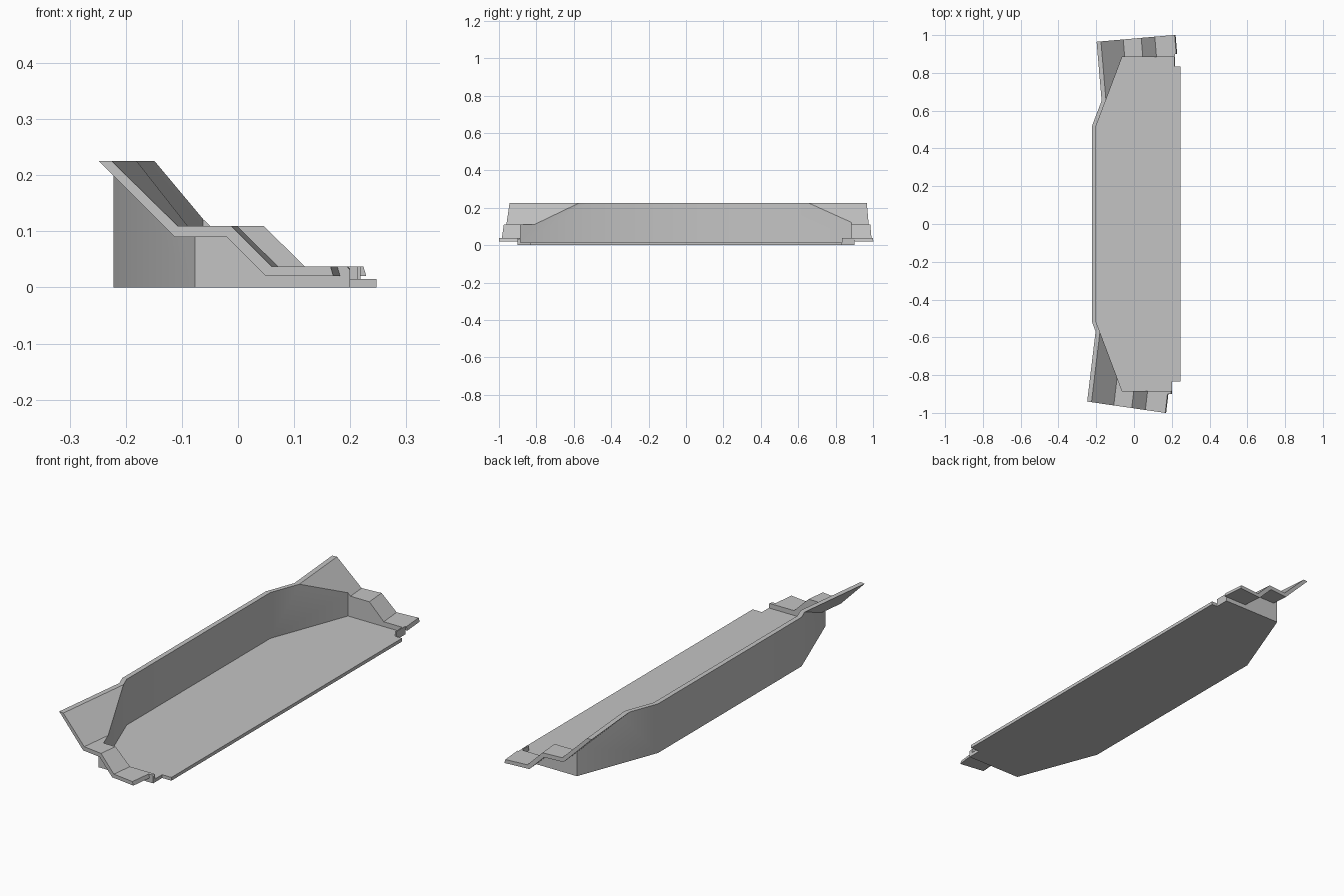
import bpy, bmesh, math

if "Cube" in bpy.data.objects:
    bpy.data.objects.remove(bpy.data.objects["Cube"])

grey = bpy.data.materials.new("light_grey")
grey.diffuse_color = (0.55, 0.55, 0.55, 1)
grey.use_nodes = True
grey.node_tree.nodes["Principled BSDF"].inputs["Base Color"].default_value = grey.diffuse_color


def prism(name, lower, upper, helper=False):
    """Solid between two matching 3D outlines."""
    bm = bmesh.new()
    a = [bm.verts.new(p) for p in lower]
    b = [bm.verts.new(p) for p in upper]
    n = len(a)
    bm.faces.new(a)
    bm.faces.new(b)
    for i in range(n):
        j = (i + 1) % n
        bm.faces.new((a[i], a[j], b[j], b[i]))
    bmesh.ops.recalc_face_normals(bm, faces=bm.faces)
    me = bpy.data.meshes.new(name)
    bm.to_mesh(me)
    bm.free()
    me.materials.append(grey)
    ob = bpy.data.objects.new(name, me)
    bpy.context.collection.objects.link(ob)
    ob.hide_render = helper
    return ob


def plan_prism(name, pts, z0, z1, helper=False):
    return prism(name, [(x, y, z0) for x, y in pts],
                 [(x, y, z1) for x, y in pts], helper)


def cut(ob, *cutters):
    for c in cutters:
        m = ob.modifiers.new("cut", 'BOOLEAN')
        m.operation = 'DIFFERENCE'
        m.solver = 'EXACT'
        m.object = c
        bpy.context.view_layer.objects.active = ob
        bpy.ops.object.modifier_apply(modifier=m.name)


# Tray plan: long back wall, two angled corners, short ends, front lip
body = plan_prism("tray", [
    (-0.222, -0.52), (-0.077, -0.9), (0.2, -0.9), (0.2, -0.835),
    (0.247, -0.835), (0.247, 0.835), (0.218, 0.835), (0.218, 0.9),
    (-0.077, 0.9), (-0.222, 0.52)], 0, 0.225)
cavity = plan_prism("cavity_cutter", [
    (-0.2, -0.52), (-0.062, -0.885), (0.4, -0.885), (0.4, 0.835),
    (0.212, 0.835), (0.212, 0.885), (-0.062, 0.885), (-0.2, 0.52)],
    0.015, 0.5, True)
footprint = plan_prism("footprint_cutter", [
    (-0.222, -0.52), (-0.077, -0.9), (0.5, -0.9), (0.5, 0.9),
    (-0.077, 0.9), (-0.222, 0.52)], -0.1, 0.5, True)
cut(body, cavity)

# Stepped end flanges: a folded strip, slightly turned at each end
TOP = [(-0.225, 0.225), (-0.107, 0.109), (-0.012, 0.109),
       (0.06, 0.037), (0.165, 0.037)]
BOTTOM = [(0.17, 0.02), (0.05, 0.02), (-0.02, 0.09),
          (-0.113, 0.09), (-0.248, 0.225)]


def sweep(name, profile, side, shift, slope, base, skew, t0, t1, helper=False):
    def ring(t):
        return [(x + shift + skew * t,
                 side * (base + slope * (x + shift) - t), z)
                for x, z in profile]
    return prism(name, ring(t0), ring(t1), helper)


ends = [("front", -1, 0.0, 0.145, 0.976, 0.12, [(0.182, 0.037), (0.2, 0.018), (0.5, 0.018)]),
        ("back", 1, 0.05, 0.0875, 0.982, 0.085, [(0.5, 0.037)])]
helpers = [cavity, footprint]
for label, side, shift, slope, base, skew, tail in ends:
    above = sweep(label + "_clearance_cutter",
                  TOP[:-1] + tail + [(0.5, 0.5), (-0.4956, 0.5)],
                  side, shift, slope, base, skew, -0.1, 0.46, True)
    cut(body, above)
    flange = sweep(label + "_flange", TOP + BOTTOM,
                   side, shift, slope, base, skew, 0, 0.46)
    cut(flange, footprint)
    helpers.append(above)

# Soft corner between the back wall and the angled walls
bpy.ops.object.select_all(action='DESELECT')
body.select_set(True)
bpy.context.view_layer.objects.active = body
bpy.ops.object.shade_smooth_by_angle(angle=math.radians(30))

for h in helpers:
    bpy.data.objects.remove(h, do_unlink=True)
